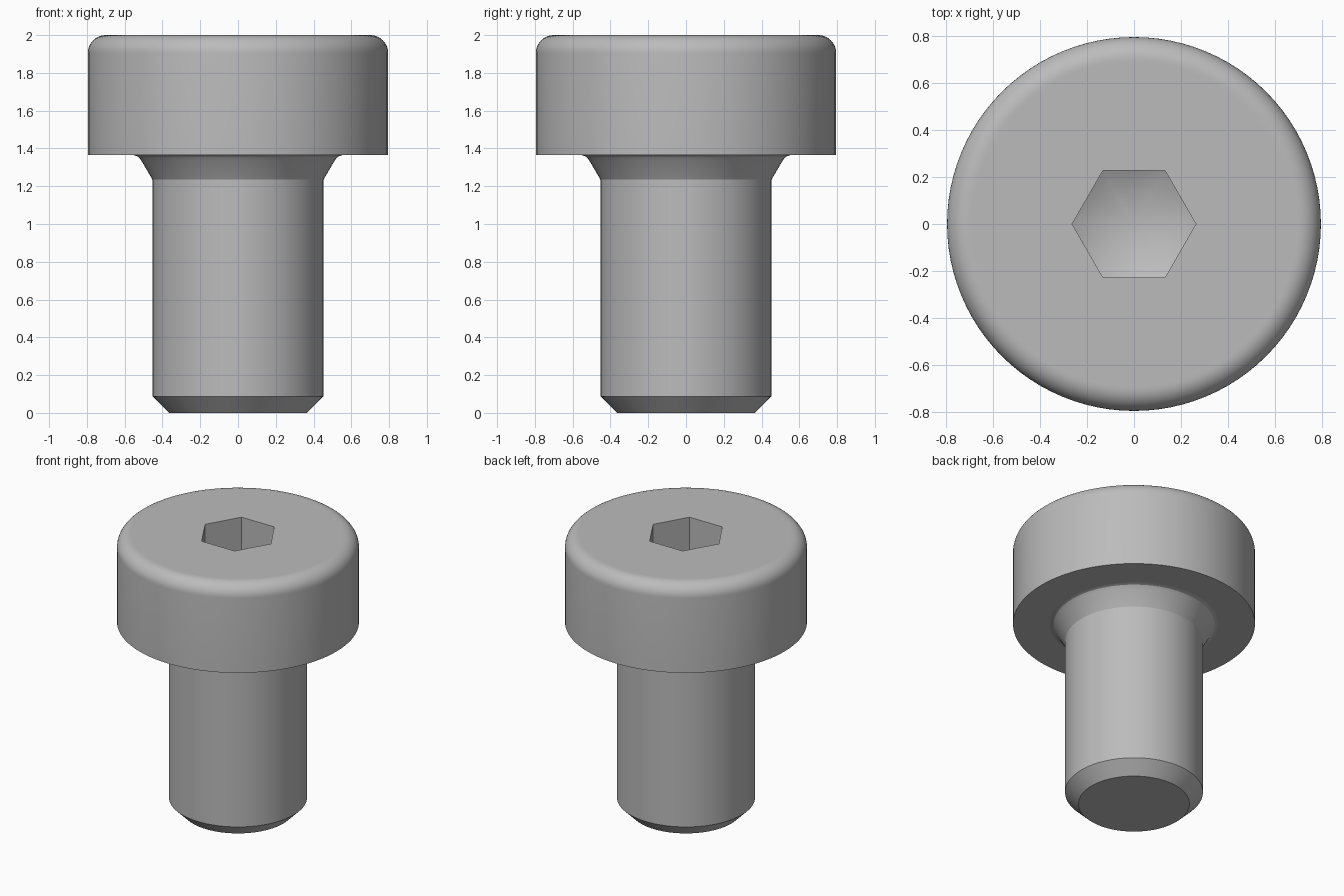
import bpy
import bmesh
from math import sin, cos, pi, radians

cube = bpy.data.objects.get("Cube")
if cube:
    bpy.data.objects.remove(cube, do_unlink=True)

SIDES = 96
HEAD_R, SHANK_R, TOP, SEAT, FILLET = 0.795, 0.453, 2.0, 1.364, 0.095

steel = bpy.data.materials.new("grey steel")
steel.use_nodes = True
steel.diffuse_color = (0.5, 0.5, 0.5, 1)
steel.node_tree.nodes["Principled BSDF"].inputs["Base Color"].default_value = (0.5, 0.5, 0.5, 1)


def make_object(name, bm):
    bmesh.ops.recalc_face_normals(bm, faces=bm.faces[:])
    mesh = bpy.data.meshes.new(name)
    bm.to_mesh(mesh)
    bm.free()
    mesh.materials.append(steel)
    obj = bpy.data.objects.new(name, mesh)
    bpy.context.collection.objects.link(obj)
    return obj


def bridge(bm, lower, upper):
    n = len(lower)
    for i in range(n):
        j = (i + 1) % n
        bm.faces.new((lower[i], lower[j], upper[j], upper[i]))


def turned(name, profile):
    """Closed solid of revolution from (radius, height) points."""
    bm = bmesh.new()
    rings = [[bm.verts.new((r * cos(2 * pi * i / SIDES), r * sin(2 * pi * i / SIDES), z))
              for i in range(SIDES)] for r, z in profile]
    for lower, upper in zip(rings, rings[1:]):
        bridge(bm, lower, upper)
    bm.faces.new(rings[0][::-1])
    bm.faces.new(rings[-1])
    return make_object(name, bm)


def socket_cutter(name, flat, wall_z, slope):
    """Hexagonal prism with a conical bottom, flats facing front and back."""
    bm = bmesh.new()
    low, high = [], []
    corner = flat / cos(pi / 6)
    for i in range(72):
        a = 2 * pi * i / 72
        r = flat / cos(a % (pi / 3) - pi / 6)
        x, y = r * cos(a), r * sin(a)
        low.append(bm.verts.new((x, y, wall_z - (corner - r) * slope)))
        high.append(bm.verts.new((x, y, TOP + 0.1)))
    tip = bm.verts.new((0, 0, wall_z - corner * slope))
    bridge(bm, low, high)
    bm.faces.new(high)
    for i in range(72):
        bm.faces.new((tip, low[(i + 1) % 72], low[i]))
    return make_object(name, bm)


# Chamfered tip, shank, flared neck, seat and rounded head rim
profile = [(0.365, 0), (SHANK_R, 0.088), (SHANK_R, 1.235),
           (0.513, 1.338), (0.53, 1.357), (0.55, SEAT), (0.56, SEAT), (HEAD_R, SEAT)]
for k in range(11):
    a = k / 10 * pi / 2
    profile.append((HEAD_R - FILLET + FILLET * cos(a), TOP - FILLET + FILLET * sin(a)))
profile.append((HEAD_R - FILLET - 0.01, TOP))
screw = turned("socket_screw", profile)

# Hexagonal drive recess
cutter = socket_cutter("socket_cutter", 0.228, 1.53, 0.5)
bpy.context.view_layer.objects.active = screw
screw.select_set(True)
cut = screw.modifiers.new("drive recess", "BOOLEAN")
cut.operation = "DIFFERENCE"
cut.solver = "EXACT"
cut.object = cutter
bpy.ops.object.modifier_apply(modifier=cut.name)
bpy.data.objects.remove(cutter, do_unlink=True)

bpy.ops.object.shade_smooth_by_angle(angle=radians(28))
